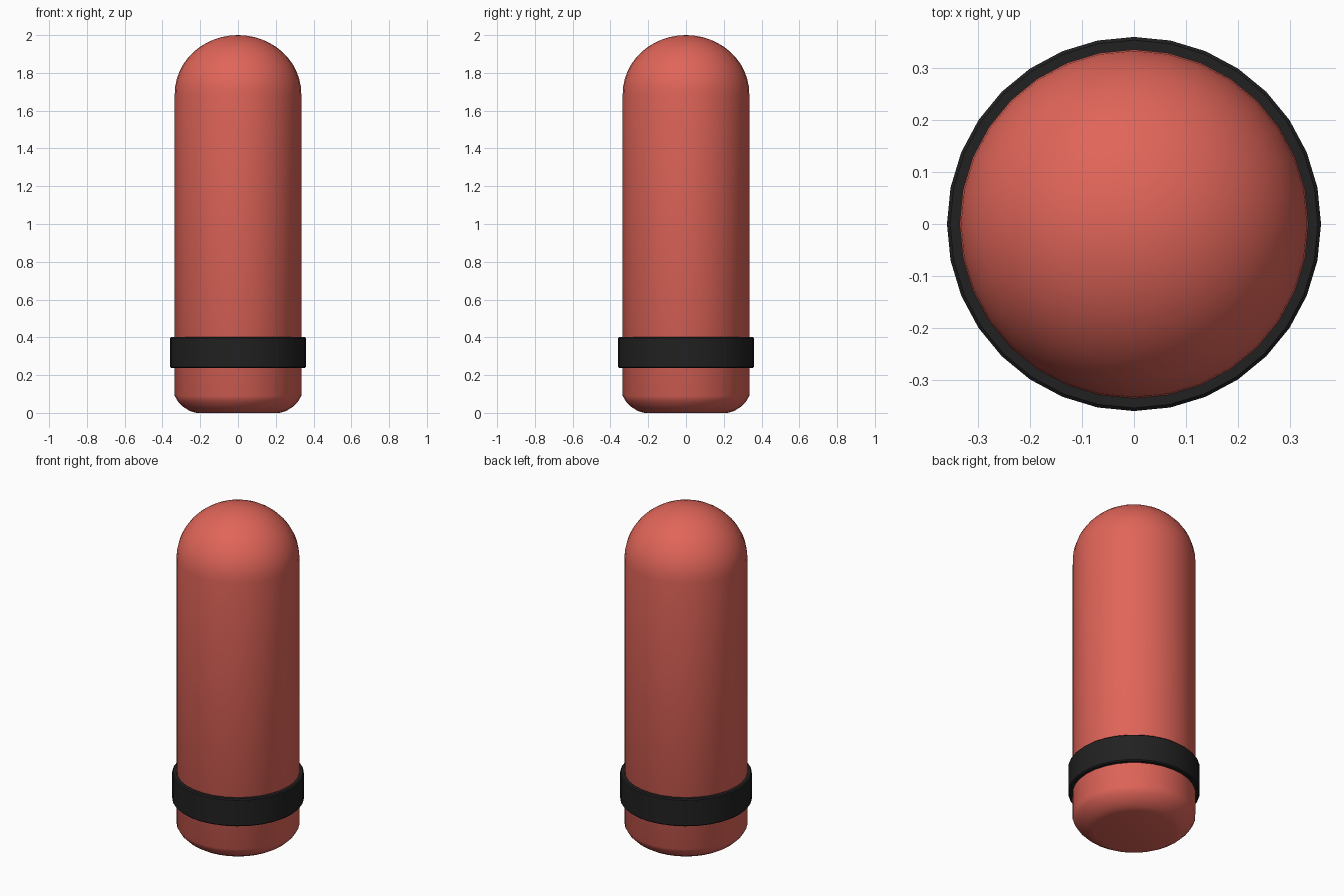
import bpy, bmesh, math

if "Cube" in bpy.data.objects:
    bpy.data.objects.remove(bpy.data.objects["Cube"])

SIDES = 32


def material(name, color):
    mat = bpy.data.materials.new(name)
    mat.diffuse_color = color
    mat.use_nodes = True
    mat.node_tree.nodes["Principled BSDF"].inputs["Base Color"].default_value = mat.diffuse_color
    return mat


def lathe(name, profile, mat, closed=False, angle=30):
    """Spin an (radius, z) profile around the z axis."""
    bm = bmesh.new()
    verts = [bm.verts.new((r, 0, z)) for r, z in profile]
    pairs = list(zip(verts, verts[1:]))
    if closed:
        pairs.append((verts[-1], verts[0]))
    edges = [bm.edges.new(p) for p in pairs]
    bmesh.ops.spin(bm, geom=verts + edges, cent=(0, 0, 0), axis=(0, 0, 1),
                   angle=math.tau, steps=SIDES, use_merge=False)
    bmesh.ops.remove_doubles(bm, verts=bm.verts, dist=1e-4)
    bmesh.ops.recalc_face_normals(bm, faces=bm.faces)
    mesh = bpy.data.meshes.new(name)
    bm.to_mesh(mesh)
    bm.free()
    mesh.materials.append(mat)
    obj = bpy.data.objects.new(name, mesh)
    bpy.context.collection.objects.link(obj)
    bpy.ops.object.select_all(action='DESELECT')
    obj.select_set(True)
    bpy.context.view_layer.objects.active = obj
    bpy.ops.object.shade_smooth_by_angle(angle=math.radians(angle))
    return obj


red = material("red_paint", (0.75, 0.13, 0.10, 1))
black = material("black_band", (0.015, 0.015, 0.015, 1))

# Body: flat base, rounded lower rim, straight wall, domed top
R, DOME_Z = 0.335, 1.69
base = [(0, 0), (0.22, 0), (0.255, 0.01), (0.29, 0.032), (0.318, 0.06), (R, 0.09)]
dome = [(R * math.cos(a), DOME_Z + (2 - DOME_Z) * math.sin(a))
        for a in (math.pi / 2 * i / 12 for i in range(12))]
lathe("body", base + dome + [(0, 2)], red, angle=40)

# Band: ring with lightly bevelled outer edges
B, LOW, HIGH, BEV = 0.359, 0.237, 0.402, 0.006
lathe("band", [(0.33, LOW), (B - BEV, LOW), (B, LOW + BEV),
               (B, HIGH - BEV), (B - BEV, HIGH), (0.33, HIGH)], black, closed=True)
